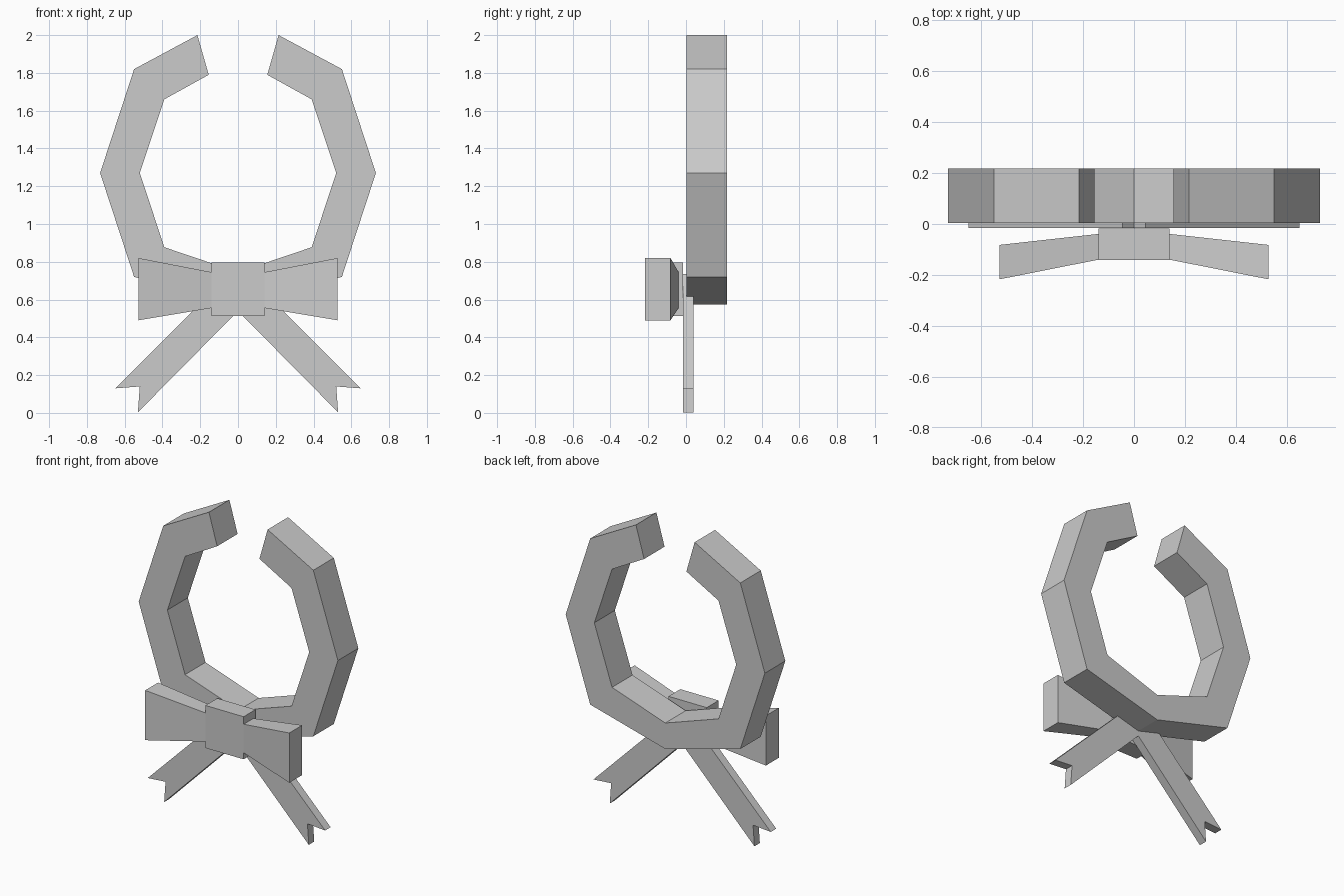
import bpy
import bmesh

cube = bpy.data.objects.get("Cube")
if cube:
    bpy.data.objects.remove(cube, do_unlink=True)

grey = bpy.data.materials.new("plain grey")
grey.use_nodes = True
colour = (0.6, 0.6, 0.6, 1)
grey.diffuse_color = colour
grey.node_tree.nodes["Principled BSDF"].inputs["Base Color"].default_value = colour


def finish(bm, name):
    bmesh.ops.recalc_face_normals(bm, faces=bm.faces)
    mesh = bpy.data.meshes.new(name)
    bm.to_mesh(mesh)
    bm.free()
    mesh.materials.append(grey)
    obj = bpy.data.objects.new(name, mesh)
    bpy.context.collection.objects.link(obj)
    return obj


def slab(name, outline, front, back):
    """Extrude an x-z outline from the front to the back."""
    bm = bmesh.new()
    face = bm.faces.new([bm.verts.new((x, front, z)) for x, z in outline])
    new = bmesh.ops.extrude_face_region(bm, geom=[face])["geom"]
    moved = [v for v in new if isinstance(v, bmesh.types.BMVert)]
    bmesh.ops.translate(bm, verts=moved, vec=(0, back - front, 0))
    return finish(bm, name)


def loft(name, sections):
    """Join rectangular sections given as x, front, back, bottom, top."""
    bm = bmesh.new()
    rings = [[bm.verts.new((x, y, z)) for y, z in
              ((f, b), (k, b), (k, t), (f, t))] for x, f, k, b, t in sections]
    for a, b in zip(rings, rings[1:]):
        for i in range(4):
            j = (i + 1) % 4
            bm.faces.new((a[i], a[j], b[j], b[i]))
    bm.faces.new(rings[0])
    bm.faces.new(rings[-1])
    return finish(bm, name)


# Open wreath: one half outline, mirrored into a single band
outer = [(0.215, 2.0), (0.55, 1.82), (0.73, 1.27), (0.55, 0.72), (0, 0.573)]
inner = [(0, 0.745), (0.39, 0.877), (0.52, 1.27), (0.39, 1.66), (0.155, 1.79)]


def flip(points):
    return [(-x, z) for x, z in reversed(points)]


slab("wreath_band", outer + flip(outer)[1:] + flip(inner) + inner[1:], 0.003, 0.217)

# Ribbon tails with a notched end, and bow loops, on both sides
tail = [(0.65, 0.13), (0.52, 0.14), (0.53, 0.003), (-0.075, 0.615), (0.045, 0.735)]
for side, s in (("left", 1), ("right", -1)):
    slab(side + "_ribbon_tail", [(s * x, z) for x, z in tail], -0.016, 0.041)
    loft(side + "_bow_loop", [(s * 0.13, -0.138, -0.038, 0.557, 0.743),
                              (s * 0.528, -0.217, -0.082, 0.49, 0.82)])

# Central knot
loft("bow_knot", [(-0.14, -0.141, -0.017, 0.513, 0.795),
                  (0.14, -0.141, -0.017, 0.513, 0.795)])
